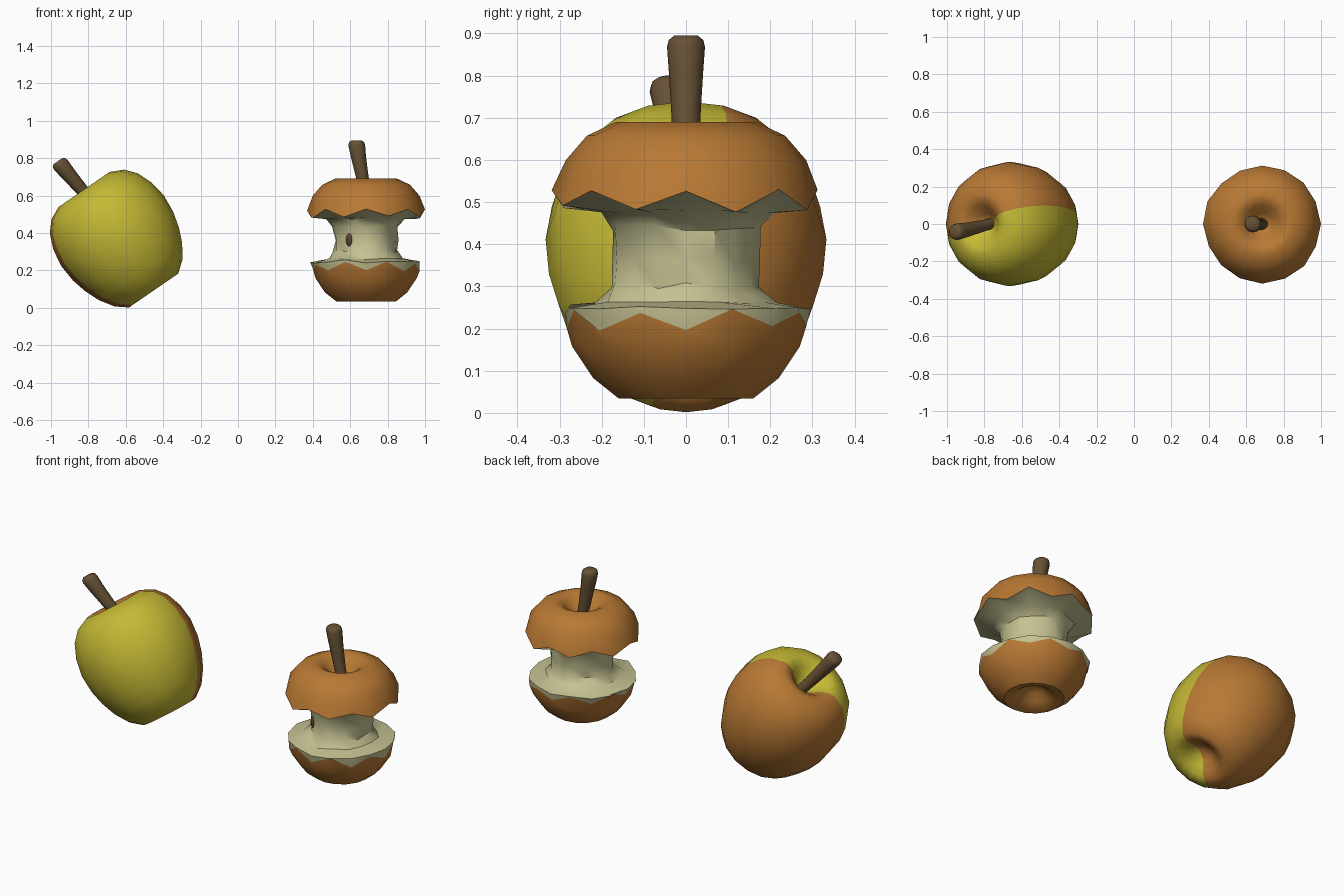
import bpy, bmesh, math, random
from mathutils import Matrix, Vector

if "Cube" in bpy.data.objects:
    bpy.data.objects.remove(bpy.data.objects["Cube"])

random.seed(4)
SIDES = 16


def material(name, rgb):
    m = bpy.data.materials.new(name)
    m.diffuse_color = (*rgb, 1)
    m.use_nodes = True
    m.node_tree.nodes["Principled BSDF"].inputs["Base Color"].default_value = m.diffuse_color
    return m


orange = material("orange_peel", (0.48, 0.19, 0.034))
yellow = material("yellow_peel", (0.55, 0.48, 0.035))
flesh = material("pale_flesh", (0.56, 0.54, 0.29))
brown = material("stem_brown", (0.135, 0.083, 0.035))
dark = material("seed_brown", (0.10, 0.052, 0.022))


def finish(bm, name, mats, matrix, angle=40):
    bmesh.ops.recalc_face_normals(bm, faces=bm.faces)
    mesh = bpy.data.meshes.new(name)
    bm.to_mesh(mesh)
    bm.free()
    for m in mats:
        mesh.materials.append(m)
    ob = bpy.data.objects.new(name, mesh)
    ob.matrix_world = matrix
    bpy.context.collection.objects.link(ob)
    bpy.ops.object.select_all(action='DESELECT')
    ob.select_set(True)
    bpy.context.view_layer.objects.active = ob
    bpy.ops.object.shade_smooth_by_angle(angle=math.radians(angle))
    return ob


def skin(rings, bands=None):
    """Loft closed rings of points; each end closes in a fan. bands gives material per gap."""
    bm = bmesh.new()
    loops = [[bm.verts.new(p) for p in ring] for ring in rings]
    n = len(loops[0])
    for k, (a, b) in enumerate(zip(loops, loops[1:])):
        for i in range(n):
            j = (i + 1) % n
            f = bm.faces.new((a[i], a[j], b[j], b[i]))
            f.material_index = bands[k] if bands else 0
    for loop in (loops[0], loops[-1]):
        mid = bm.verts.new(sum((v.co for v in loop), Vector()) / n)
        for i in range(n):
            bm.faces.new((loop[i], loop[(i + 1) % n], mid))
    return bm


def ring(r, z, cx=0, n=SIDES, dr=0, dz=0, zig=0):
    """Circle with optional random wobble and up/down zigzag."""
    pts = []
    for i in range(n):
        t = 2 * math.pi * i / n
        rr = r + random.uniform(-dr, dr)
        zz = z + random.uniform(-dz, dz) + (zig if i % 2 == 0 else -zig)
        pts.append(Vector((cx + rr * math.cos(t), rr * math.sin(t), zz)))
    return pts


# Shared half-profiles (radius, height from the apple's middle)
TOP = [(0.025, .235), (.06, .262), (.10, .305), (.13, .323), (.165, .328),
       (.235, .295), (.285, .237)]
MIDDLE = [(.318, .155), (.333, .06), (.325, -.04), (.303, -.125)]
BOTTOM = [(.27, -.205), (.22, -.28), (.16, -.328), (.12, -.322), (.085, -.30),
          (.05, -.268), (.02, -.255)]

whole_at = Matrix.Translation((-0.637, 0, 0.3625)) @ Matrix.Rotation(math.radians(-34.5), 4, 'Y')
core_at = Matrix.Translation((0.685, 0, 0.3625))

# Whole apple: tilted, cut along a slanted plane into yellow and orange sides
bm = skin([ring(r, z) for r, z in TOP + MIDDLE + BOTTOM])
border = Vector((-0.33, 1, -0.08)).normalized()
offset = Vector((0, -0.012, 0))
bmesh.ops.bisect_plane(bm, geom=bm.verts[:] + bm.edges[:] + bm.faces[:], dist=1e-5,
                       plane_co=offset, plane_no=border)
for f in bm.faces:
    f.material_index = 1 if (f.calc_center_median() - offset).dot(border) < 0 else 0
finish(bm, "whole_apple", [orange, yellow], whole_at, 60)

# Eaten apple: peel cap, jagged bite rims, flesh column, peel base
rings = [ring(r, z) for r, z in TOP]
bands = [0] * len(TOP)
rings.append(ring(.313, .14, dr=.006, dz=.01, zig=.02))
for r, z, dr, dz in [(.205, .115, .015, .005), (.175, .075, .01, .008), (.170, .0, .008, .01),
                     (.172, -.06, .01, .008), (.205, -.10, .015, .005)]:
    rings.append(ring(r, z, dr=dr, dz=dz))
    bands.append(1)
rings.append(ring(.292, -.112, dr=.008, dz=.012))
bands.append(1)
rings.append(ring(.287, -.142, dr=.004, dz=.008, zig=-.018))
bands.append(1)
for r, z in BOTTOM:
    rings.append(ring(r, z))
    bands.append(0)
finish(skin(rings, bands), "eaten_apple", [orange, flesh], core_at)

# Stems: bent, flaring towards a rounded tip
STEM = [(.005, .22, .030), (-.012, .29, .032), (-.027, .37, .036), (-.042, .45, .041),
        (-.05, .505, .045), (-.051, .522, .041), (-.051, .532, .028)]
for name, at in (("eaten_apple_stem", core_at),
                 ("whole_apple_stem", whole_at @ Matrix.Rotation(math.radians(56), 4, 'Z'))):
    finish(skin([ring(r, z, cx=x, n=12) for x, z, r in STEM]), name, [brown], at, 60)

# Seed showing on the front of the flesh column
bm = bmesh.new()
bmesh.ops.create_uvsphere(bm, u_segments=10, v_segments=8, radius=1)
seed_at = (core_at @ Matrix.Rotation(math.radians(-32), 4, 'Z')
           @ Matrix.Translation((0, -.166, 0)) @ Matrix.Diagonal((.022, .014, .036, 1)))
bmesh.ops.transform(bm, matrix=seed_at, verts=bm.verts)
finish(bm, "seed", [dark], Matrix.Identity(4), 60)
